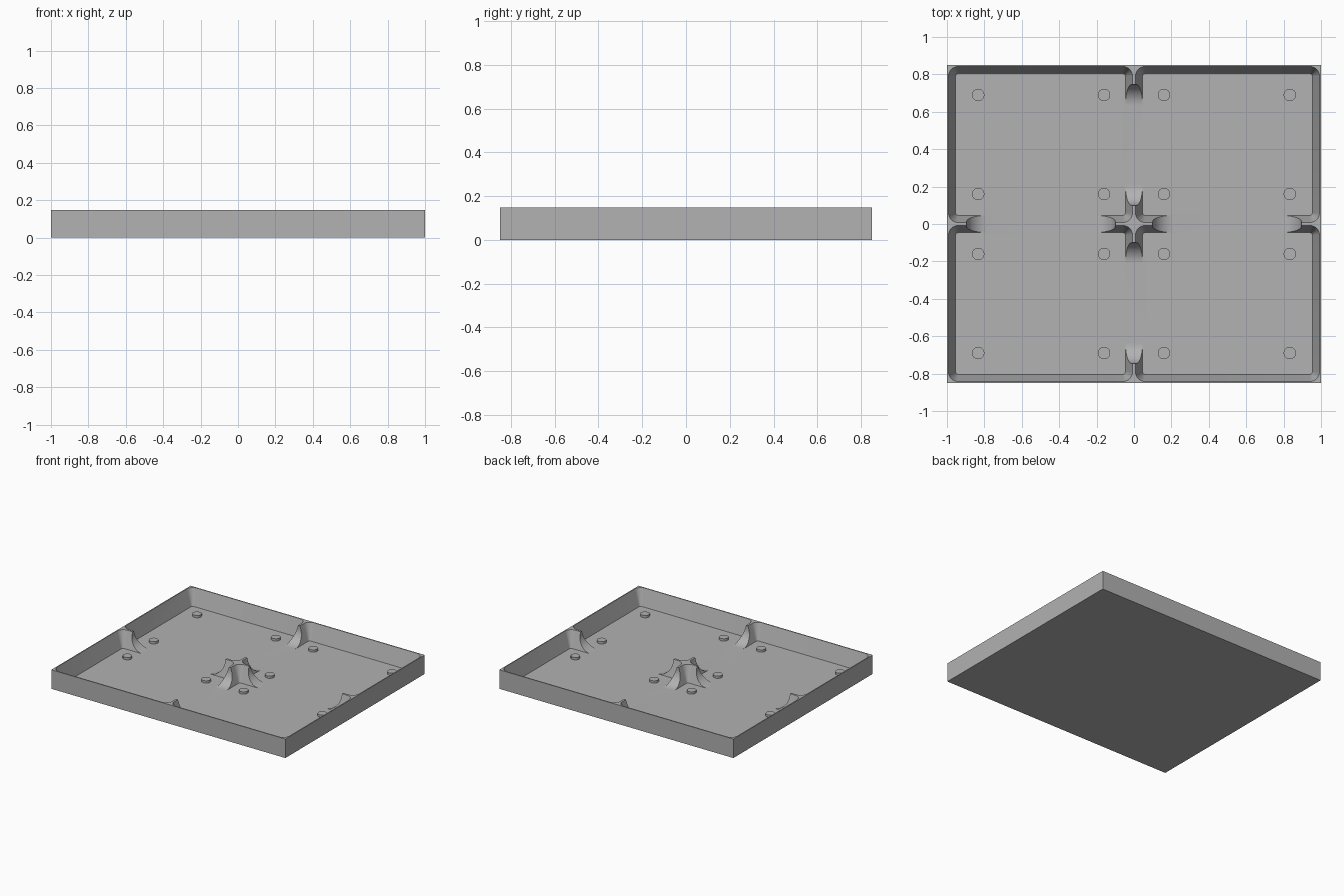
import bpy, bmesh, math
from mathutils import Vector

cube = bpy.data.objects.get("Cube")
if cube:
    bpy.data.objects.remove(cube)

W, D, H = 1.0, 0.85, 0.147      # half width, half depth, height
FLOOR = 0.02
OVER = 0.02                     # cutter overshoot above the rim
RIM, FOOT = 0.008, 0.046        # wall thickness at rim and at floor

grey = bpy.data.materials.new("grey plastic")
grey.use_nodes = True
grey.diffuse_color = (0.445, 0.445, 0.445, 1)
grey.node_tree.nodes["Principled BSDF"].inputs["Base Color"].default_value = grey.diffuse_color


def loft(name, loops):
    """Closed solid skinned between matching point loops."""
    bm = bmesh.new()
    rings = [[bm.verts.new(p) for p in loop] for loop in loops]
    n = len(rings[0])
    for a, b in zip(rings, rings[1:]):
        for i in range(n):
            j = (i + 1) % n
            bm.faces.new((a[i], a[j], b[j], b[i]))
    bm.faces.new(rings[0])
    bm.faces.new(rings[-1])
    bmesh.ops.recalc_face_normals(bm, faces=bm.faces)
    mesh = bpy.data.meshes.new(name)
    bm.to_mesh(mesh)
    bm.free()
    obj = bpy.data.objects.new(name, mesh)
    bpy.context.collection.objects.link(obj)
    mesh.materials.append(grey)
    return obj


def rounded_rect(cx, cy, hx, hy, r, z, seg=8):
    pts = []
    for k, (sx, sy) in enumerate([(1, 1), (-1, 1), (-1, -1), (1, -1)]):
        for i in range(seg + 1):
            a = math.pi / 2 * (k + i / seg)
            pts.append((cx + sx * (hx - r) + r * math.cos(a),
                        cy + sy * (hy - r) + r * math.sin(a), z))
    return pts


def pocket(name, sx, sy):
    """Drafted compartment cutter, wider at the top."""
    slope = (FOOT - RIM) / (H - FLOOR)
    loops = []
    for z in (FLOOR, H + OVER):
        t = FOOT - slope * (z - FLOOR)
        loops.append(rounded_rect(sx * W / 2, sy * D / 2, W / 2 - t, D / 2 - t,
                                  0.06 - t, z))
    return loft(name, loops)


def passage(name, start, end, along_x, side, r=0.11, seg=14):
    """Cutter through a divider, with rounded lower corners."""
    prof = [(start, H + OVER)]
    for i in range(seg + 1):
        a = math.pi / 2 * i / seg
        prof.append((start + r - r * math.cos(a), FLOOR + r - r * math.sin(a)))
    for i in range(seg + 1):
        a = math.pi / 2 * i / seg
        prof.append((end - r + r * math.sin(a), FLOOR + r - r * math.cos(a)))
    prof.append((end, H + OVER))
    loops = []
    for w in (-0.07, 0.07):
        loops.append([Vector((side * u, w, z)) if along_x else Vector((w, side * u, z))
                      for u, z in prof])
    return loft(name, loops)


# Tray block with four compartments, joined by passages through the dividers
tray = loft("tray", [[(-W, -D, z), (W, -D, z), (W, D, z), (-W, D, z)] for z in (0, H)])
cutters = [pocket("pocket_cutter", sx, sy) for sx in (-1, 1) for sy in (-1, 1)]
for side in (-1, 1):
    cutters.append(passage("passage_cutter", 0.1, 0.895, True, side))
    cutters.append(passage("passage_cutter", 0.1, 0.745, False, side))

bpy.context.view_layer.objects.active = tray
for cutter in cutters:
    cutter.hide_render = True
    mod = tray.modifiers.new("cut", "BOOLEAN")
    mod.operation = "DIFFERENCE"
    mod.solver = "EXACT"
    mod.object = cutter
    bpy.ops.object.modifier_apply(modifier=mod.name)
for cutter in cutters:
    bpy.data.objects.remove(cutter)

# Round locating pegs, four in each compartment
pegs = []
for sx in (-1, 1):
    for sy in (-1, 1):
        for x in (0.16, 0.833):
            for y in (0.16, 0.69):
                pegs.append(loft("peg", [rounded_rect(sx * x, sy * y, 0.033, 0.033, 0.033, z, 6)
                                         for z in (FLOOR - 0.005, FLOOR + 0.018)]))

# Merge the doubled points and smooth the curved faces
for obj in [tray] + pegs:
    bm = bmesh.new()
    bm.from_mesh(obj.data)
    bmesh.ops.remove_doubles(bm, verts=bm.verts, dist=0.0002)
    bm.to_mesh(obj.data)
    bm.free()
    obj.select_set(True)
bpy.context.view_layer.objects.active = tray
bpy.ops.object.shade_smooth_by_angle(angle=math.radians(30))
